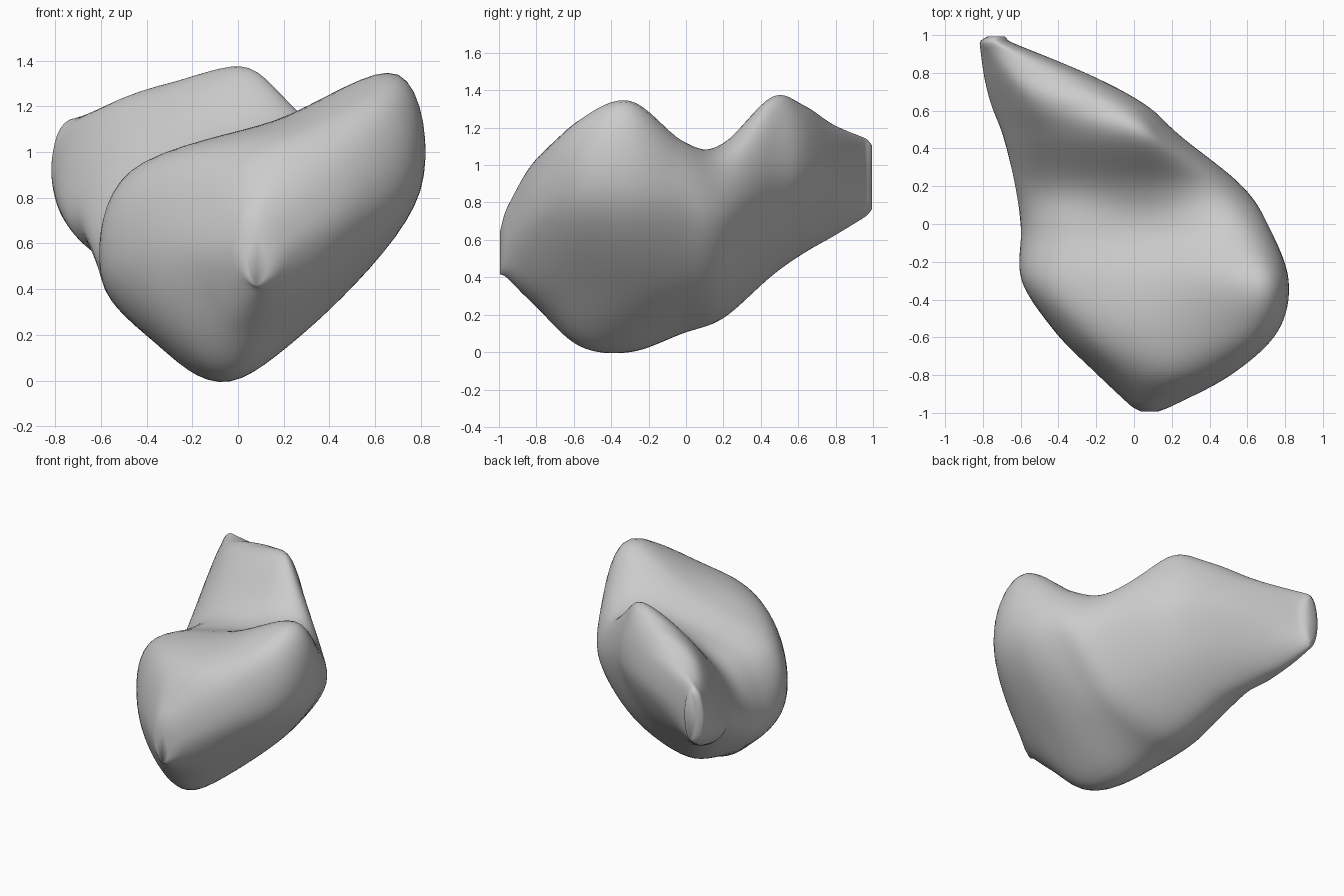
import bpy, bmesh, math
from mathutils import Vector

if "Cube" in bpy.data.objects:
    bpy.data.objects.remove(bpy.data.objects["Cube"])

# Cross-sections along y: bottom, lower right, right, top right, top, top left, left, lower left (x, z)
SECTIONS = [
    (-0.80, [(.02, .24), (.25, .36), (.50, .72), (.45, .98), (.20, 1.03), (-.06, .90), (-.19, .60), (-.12, .36)]),
    (-0.57, [(-.01, .03), (.34, .32), (.74, .81), (.66, 1.23), (.20, 1.13), (-.27, .96), (-.42, .58), (-.29, .22)]),
    (-0.30, [(-.05, .00), (.40, .31), (.80, .83), (.70, 1.34), (.15, 1.13), (-.47, .92), (-.59, .50), (-.36, .17)]),
    (-0.02, [(-.09, .10), (.38, .32), (.71, .79), (.58, 1.12), (.10, 1.04), (-.43, .88), (-.60, .47), (-.41, .22)]),
    (0.20, [(-.15, .18), (.29, .35), (.57, .72), (.44, 1.04), (.06, 1.11), (-.40, .91), (-.63, .58), (-.46, .32)]),
    (0.46, [(-.30, .41), (.05, .57), (.25, .89), (.17, 1.23), (.00, 1.365), (-.44, 1.13), (-.69, .74), (-.56, .50)]),
    (0.63, [(-.47, .53), (-.17, .66), (.05, .92), (.02, 1.19), (-.15, 1.32), (-.53, 1.20), (-.75, .80), (-.68, .60)]),
    (0.79, [(-.63, .62), (-.42, .73), (-.24, .94), (-.29, 1.15), (-.45, 1.215), (-.67, 1.15), (-.79, .87), (-.76, .70)]),
]
STEPS = 8


def oval(y, cx, cz, rx, rz):
    angles = [math.radians(-90 + 45 * i) for i in range(8)]
    return [Vector((cx + rx * math.cos(a), y, cz + rz * math.sin(a))) for a in angles]


def catmull(a, b, c, d, t):
    return 0.5 * (2 * b + (c - a) * t + (2 * a - 5 * b + 4 * c - d) * t * t
                  + (3 * b - a - 3 * c + d) * t ** 3)


def refine(points, closed):
    n = len(points)
    pick = (lambda i: points[i % n]) if closed else (lambda i: points[max(0, min(n - 1, i))])
    out = [catmull(*(pick(i + k) for k in (-1, 0, 1, 2)), s / STEPS)
           for i in range(n if closed else n - 1) for s in range(STEPS)]
    return out if closed else out + [points[-1]]


# Blunt front nose and narrow fin tip complete the loft
rings = [oval(-0.97, .09, .58, .10, .17)]
rings += [[Vector((x, y, z)) for x, z in pts] for y, pts in SECTIONS]
rings += [oval(0.97, -.745, .935, .075, .205)]
rings = [refine(r, True) for r in rings]
columns = [refine(list(col), False) for col in zip(*rings)]
rings = [list(r) for r in zip(*columns)]


def end_cap(ring, y, scale, dx, dz):
    mid = sum(ring, Vector()) / len(ring)
    return [Vector((mid.x + dx + (p.x - mid.x) * scale, y, mid.z + dz + (p.z - mid.z) * (scale + .3)))
            for p in ring]


rings = [end_cap(rings[0], -1.0, 0.3, -.01, -.06)] + rings + [end_cap(rings[-1], 1.0, 0.5, .02, 0)]

# Skin the rings into one closed stone
bm = bmesh.new()
loops = [[bm.verts.new(p) for p in r] for r in rings]
for a, b in zip(loops, loops[1:]):
    for i in range(len(a)):
        j = (i + 1) % len(a)
        bm.faces.new((a[i], a[j], b[j], b[i]))
for loop in (loops[0], loops[-1]):
    bmesh.ops.contextual_create(bm, geom=loop)
bmesh.ops.recalc_face_normals(bm, faces=bm.faces)
for f in bm.faces:
    f.smooth = True
mesh = bpy.data.meshes.new("stone")
bm.to_mesh(mesh)
bm.free()
stone = bpy.data.objects.new("stone", mesh)
bpy.context.collection.objects.link(stone)

# Soften the section lines
soft = stone.modifiers.new("soften", 'SMOOTH')
soft.factor = 0.5
soft.iterations = 3
